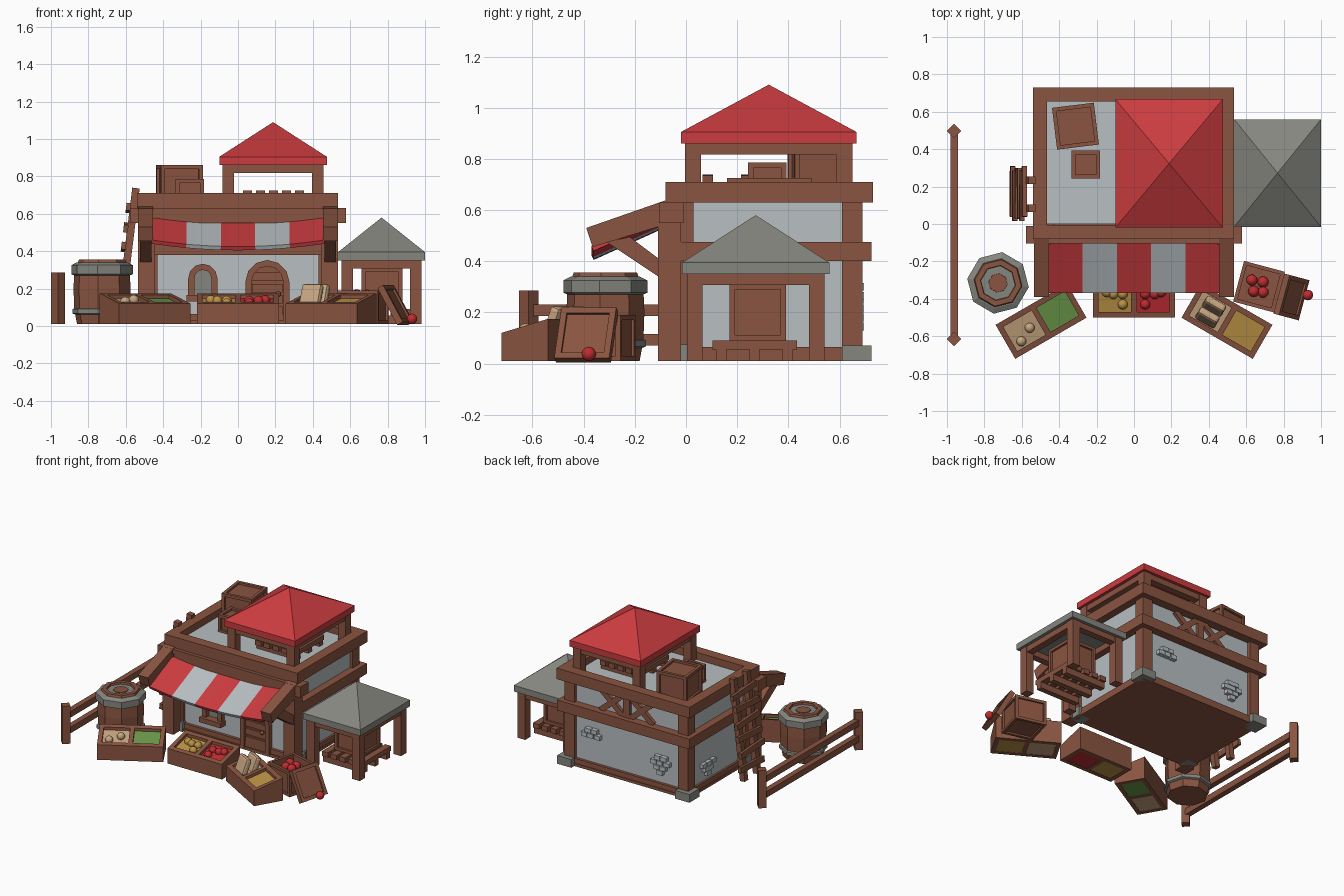
import bpy, bmesh, math
from mathutils import Matrix, Euler, Vector

if "Cube" in bpy.data.objects:
    bpy.data.objects.remove(bpy.data.objects["Cube"])

def mat(name, r, g, b):
    m = bpy.data.materials.new(name)
    m.diffuse_color = (r, g, b, 1)
    m.use_nodes = True
    m.node_tree.nodes["Principled BSDF"].inputs["Base Color"].default_value = m.diffuse_color
    return m

WOOD = mat("brown_wood", .255, .09, .052)
WALL = mat("pale_plaster", .48, .52, .54)
STONE = mat("grey_stone", .24, .24, .215)
RED = mat("red_cloth", .60, .045, .05)
FRUIT = mat("fruit_red", .52, .025, .03)
GREEN = mat("leaf_green", .15, .32, .07)
YELLOW = mat("grain_yellow", .50, .29, .06)
TAN = mat("tan", .58, .38, .22)

def make(name, m, bm):
    bmesh.ops.recalc_face_normals(bm, faces=bm.faces)
    me = bpy.data.meshes.new(name)
    bm.to_mesh(me)
    bm.free()
    me.materials.append(m)
    ob = bpy.data.objects.new(name, me)
    bpy.context.collection.objects.link(ob)
    return ob

def box(name, m, x, y, z, M=None):
    bm = bmesh.new()
    bmesh.ops.create_cube(bm, size=1)
    for v in bm.verts:
        v.co = [(a[0] + a[1]) / 2 + c * (a[1] - a[0]) for a, c in zip((x, y, z), v.co)]
    if M: bm.transform(M)
    return make(name, m, bm)

def prism_x(name, m, pts, x0, x1, M=None):
    """Extrude a (y, z) outline along x."""
    bm = bmesh.new()
    f = bm.faces.new([bm.verts.new((x0, *p)) for p in pts])
    r = bmesh.ops.extrude_face_region(bm, geom=[f])
    for v in r["geom"]:
        if isinstance(v, bmesh.types.BMVert): v.co.x = x1
    if M: bm.transform(M)
    return make(name, m, bm)

def ring(name, m, x0, x1, y0, y1, z, w):
    for tag, y in (("front", (y0, y0 + w)), ("back", (y1 - w, y1))):
        box(f"{name}_{tag}", m, (x0, x1), y, z)
    for tag, x in (("left", (x0, x0 + w)), ("right", (x1 - w, x1))):
        box(f"{name}_{tag}", m, x, (y0 + w, y1 - w), z)

def crate(name, loc, dims, rot=(0, 0, 0), frame=.03, depth=.015, open_top=0):
    bm = bmesh.new()
    bmesh.ops.create_cube(bm, size=1)
    for v in bm.verts: v.co = [c * d for c, d in zip(v.co, dims)]
    bm.normal_update()
    big = [f for f in bm.faces if min(e.calc_length() for e in f.edges) > 3 * frame]
    top = [f for f in big if f.normal.z > .9] if open_top else []
    bmesh.ops.inset_individual(bm, faces=[f for f in big if f not in top], thickness=frame, depth=0)
    if top: bmesh.ops.inset_individual(bm, faces=top, thickness=frame, depth=0)
    for f in big:
        r = bmesh.ops.extrude_discrete_faces(bm, faces=[f])["faces"][0]
        bmesh.ops.translate(bm, verts=r.verts, vec=-r.normal * (open_top if f in top else depth))
    bm.transform(Matrix.Translation(loc) @ Euler([math.radians(a) for a in rot]).to_matrix().to_4x4())
    return make(name, WOOD, bm)

def lathe(name, m, prof, loc, n=8, turn=.0):
    bm = bmesh.new()
    rows = [[bm.verts.new((loc[0] + r * math.cos(turn + k * math.tau / n),
                           loc[1] + r * math.sin(turn + k * math.tau / n), z)) for k in range(n)] for r, z in prof]
    for a, b in zip(rows, rows[1:]):
        for k in range(n):
            bm.faces.new((a[k], a[(k + 1) % n], b[(k + 1) % n], b[k]))
    bm.faces.new(rows[0])
    bm.faces.new(rows[-1])
    return make(name, m, bm)

def ball(name, m, loc, r=.027):
    bm = bmesh.new()
    bmesh.ops.create_uvsphere(bm, u_segments=12, v_segments=8, radius=r, matrix=Matrix.Translation(loc))
    for f in bm.faces: f.smooth = True
    return make(name, m, bm)

def roof(name, m, x0, x1, y0, y1, z0, z1, apex):
    bm = bmesh.new()
    lo, hi = [[bm.verts.new((x, y, z)) for x, y in ((x0, y0), (x1, y0), (x1, y1), (x0, y1))] for z in (z0, z1)]
    tip = bm.verts.new(((x0 + x1) / 2, (y0 + y1) / 2, apex))
    bm.faces.new(lo)
    for k in range(4):
        j = (k + 1) % 4
        bm.faces.new((lo[k], lo[j], hi[j], hi[k]))
        bm.faces.new((hi[k], hi[j], tip))
    make(name, m, bm)

def arch(cx, w, z0, zs, n=6):
    return [(cx + w, z0)] + [(cx + w * math.cos(math.pi * k / n), zs + w * math.sin(math.pi * k / n))
                             for k in range(n + 1)] + [(cx - w, z0)]

def arch_frame(name, cx, wo, wi, z0, zs, y0, y1):
    bm = bmesh.new()
    o, i = [[bm.verts.new((x, y0, z)) for x, z in arch(cx, w, z0, zs)] for w in (wo, wi)]
    fs = [bm.faces.new((o[k], o[k + 1], i[k + 1], i[k])) for k in range(len(o) - 1)]
    for v in bmesh.ops.extrude_face_region(bm, geom=fs)["geom"]:
        if isinstance(v, bmesh.types.BMVert): v.co.y = y1
    make(name, WOOD, bm)

def arch_panel(name, m, cx, w, z0, zs, y):
    bm = bmesh.new()
    bm.faces.new([bm.verts.new((x, y, z)) for x, z in arch(cx, w, z0, zs)])
    make(name, m, bm)

def pallet(name, cx, cy, z):
    for k in (-1, 0, 1):
        box(name + "_runner", WOOD, (cx - .165, cx + .165), (cy + k * .13 - .02, cy + k * .13 + .02), (z, z + .045))
    for k in range(5):
        x = cx - .14 + k * .07
        box(name + "_slat", WOOD, (x - .024, x + .024), (cy - .165, cy + .165), (z + .045, z + .08))

# main building: walls, floor, beams, corner posts
box("house_walls", WALL, (-.48, .48), (0, .665), (.02, .66))
box("house_floor", WOOD, (-.5, .5), (-.03, .69), (.01, .03))
ring("base_beam", WOOD, -.495, .495, -.02, .685, (.012, .065), .06)
ring("middle_beam", WOOD, -.535, .535, -.05, .725, (.40, .475), .08)
ring("parapet_beam", WOOD, -.54, .535, -.08, .73, (.63, .71), .075)
box("front_beam", WOOD, (-.577, .577), (-.105, -.01), (.55, .63))
box("front_lintel", WOOD, (-.45, .45), (-.05, .01), (.38, .42))
for s, side in ((-1, "left"), (1, "right")):
    def sx(a, b): return tuple(sorted((s * a, s * b)))
    box(side + "_front_post", WOOD, sx(.445, .535), (-.11, -.02), (.01, .6))
    box(side + "_inner_post", WOOD, sx(.43, .5), (-.02, .03), (.01, .64))
    box(side + "_back_post", WOOD, sx(.42, .5), (.61, .69), (.01, .64))
    box(side + "_back_stone_foot", STONE, sx(.42, .535), (.61, .725), (.01, .07))
    box(side + "_front_stone_foot", STONE, sx(.42, .515), (-.04, .05), (.01, .075))
    # awning arms and braces
    prism_x(side + "_awning_arm", WOOD, [(-.06, .645), (-.39, .53), (-.365, .455), (-.06, .55)], *sx(.455, .535))
    prism_x(side + "_awning_brace", WOOD, [(-.1, .405), (-.22, .495), (-.31, .475), (-.1, .335)], *sx(.462, .525))

# back wall timber bracing
box("back_brace_post", WOOD, (-.025, .025), (.65, .69), (.47, .64))
for s in (-1, 1):
    for t in (-1, 1):
        M = Matrix.Translation((s * .12, .67, .552)) @ Matrix.Rotation(t * math.radians(40), 4, 'Y')
        box("back_cross_brace", WOOD, (-.12, .12), (-.018, .018), (-.02, .02), M)

# exposed bricks on the back and left walls
BRICKS = [(-.03, .05), (.02, .05), (-.055, .015), (0, .015), (.05, .015), (-.025, -.02), (.025, -.02), (0, -.055)]
for cx, cz, n in ((.29, .25, 5), (-.27, .2, 8)):
    for bx, bz in BRICKS[:n]:
        box("back_brick", WALL, (cx + bx - .023, cx + bx + .023), (.65, .695), (cz + bz - .015, cz + bz + .015))
for by, bz in BRICKS[2:]:
    box("left_brick", WALL, (-.505, -.47), (.45 + by - .023, .45 + by + .023), (.17 + bz - .015, .17 + bz + .015))

# window and door
arch_frame("window_frame", -.188, .078, .045, .16, .255, -.035, .01)
arch_panel("window_pane", STONE, -.188, .045, .16, .255, -.004)
box("window_sill", WOOD, (-.275, -.1), (-.06, .01), (.13, .165))
arch_frame("door_frame", .157, .118, .085, .02, .235, -.035, .01)
arch_panel("door_leaf", WOOD, .157, .085, .02, .235, -.006)
for z in (.06, .12, .18, .24):
    box("door_plank", WOOD, (.075, .239), (-.02, 0), (z, z + .045))
ball("door_knob", WOOD, (.215, -.03, .17), .014)

# striped sagging awning
bm = bmesh.new()
rows = [[bm.verts.new((x, -.06 - .31 * t, .6 - .14 * t - .035 * (1 - (x / .46) ** 2)))
         for x in [-.46 + .046 * i for i in range(21)]] for t in (0, .5, 1)]
for a, b in zip(rows, rows[1:]):
    for i in range(20):
        bm.faces.new((a[i], b[i], b[i + 1], a[i + 1])).material_index = (i // 4) % 2
aw = make("awning", RED, bm)
aw.data.materials.append(WALL)
sol = aw.modifiers.new("thickness", 'SOLIDIFY')
sol.thickness, sol.offset = .022, (-1 if aw.data.polygons[0].normal.z > 0 else 1)

# rooftop pavilion and side shed
def shelter(name, m, xs, ys, zb, zt, eave, tip, over):
    (x0, x1), (y0, y1) = xs, ys
    roof(name + "_roof", m, x0, x1, y0, y1, zt, eave, tip)
    x0, x1, y0, y1 = x0 + over, x1 - over, y0 + over, y1 - over
    for x in ((x0, x0 + .062), (x1 - .062, x1)):
        for y in ((y0, y0 + .062), (y1 - .062, y1)):
            box(name + "_post", WOOD, x, y, (zb, zt))
    ring(name + "_beam", WOOD, x0 + .005, x1 - .005, y0 + .005, y1 - .005, (zt - .042, zt), .05)

shelter("pavilion", RED, (-.1, .475), (-.02, .667), .65, .86, .905, 1.09, .017)
shelter("shed", STONE, (.535, 1.0), (-.015, .56), .01, .35, .395, .58, .018)
pallet("pavilion_pallet", .19, .325, .645)
pallet("shed_pallet", .77, .268, .01)
crate("shed_crate", (.77, .28, .2), (.22, .22, .22))
crate("large_roof_crate", (-.313, .523, .76), (.225, .225, .2), (0, 0, 7))
crate("small_roof_crate", (-.258, .318, .72), (.15, .15, .13))

# leaning ladder
tilt = Matrix.Translation((-.59, .16, .375)) @ Matrix.Rotation(math.radians(7), 4, 'Y')
for y in (-.075, .075):
    box("ladder_rail", WOOD, (-.02, .02), (y - .02, y + .02), (-.365, .365), tilt)
for k in range(6):
    z = -.27 + k * .105
    box("ladder_rung", WOOD, (-.04, -.015), (-.135, .135), (z - .02, z + .02),
        tilt @ Matrix.Rotation(math.radians((-1) ** k * 3), 4, 'X'))

# fence
for y in (-.615, .497):
    M = Matrix.Translation((-.962, y, 0)) @ Matrix.Rotation(math.pi / 4, 4, 'Z')
    box("fence_post", WOOD, (-.027, .027), (-.027, .027), (.01, .285), M)
for z in (.07, .185):
    box("fence_rail", WOOD, (-.982, -.942), (-.6, .48), (z, z + .045))

# barrel
B, T = (-.727, -.315), math.radians(-8)
lathe("barrel", WOOD, [(.135, .01), (.15, .09), (.154, .2), (.15, .29), (.125, .355), (.095, .355), (.09, .325)], B, 8, T)
lathe("barrel_plug", WOOD, [(.055, .32), (.05, .345)], B, 8, T)
for z0, z1, r in ((.055, .105, .16), (.265, .34, .166)):
    lathe("barrel_band", STONE, [(r - .03, z0), (r, z0 + .012), (r, z1 - .015), (r - .03, z1)], B, 8, T)

# slanted produce boxes
def produce(name, x, y, ang, left, right):
    M = Matrix.Translation((x, y, 0)) @ Matrix.Rotation(math.radians(ang), 4, 'Z')
    side = [(-.105, .01), (.105, .01), (.105, .175), (-.105, .12)]
    for k in (-.205, 0, .205):
        prism_x(name + "_board", WOOD, side, k - .015, k + .015, M)
    prism_x(name + "_front", WOOD, [(-.105, .01), (-.075, .01), (-.075, .128), (-.105, .12)], -.21, .21, M)
    prism_x(name + "_back", WOOD, [(.075, .01), (.105, .01), (.105, .175), (.075, .167)], -.21, .21, M)
    for x0, m in ((-.2, left), (.01, right)):
        prism_x(name + "_contents", m, [(-.09, .012), (.09, .012), (.09, .15), (-.09, .103)], x0, x0 + .19, M)
    return M

M = produce("left_box", -.497, -.52, 30, TAN, GREEN)
for p in ((-.145, -.04, .13), (-.07, 0, .14)): ball("potato", TAN, M @ Vector(p))
M = produce("middle_box", 0, -.395, 0, YELLOW, FRUIT)
for s, m in ((-1, YELLOW), (1, FRUIT)):
    for px, py in ((.06, -.035), (.06, .02), (.11, .02), (.145, .03)):
        ball("round_fruit", m, M @ Vector((s * px, py, .13 + py * .26)))
M = produce("right_box", .497, -.52, -30, TAN, YELLOW)
for y in (-.035, .035):
    L = M @ Matrix.Translation((-.1, y, .165)) @ Matrix.Rotation(math.radians(-20), 4, 'X')
    loaf = box("loaf", TAN, (-.06, .06), (-.022, .022), (-.06, .06), L)
    bv = loaf.modifiers.new("soft", 'BEVEL')
    bv.width, bv.segments = .015, 2

# apple crate with its lid leaning on it
crate("apple_crate", (.668, -.335, .1), (.225, .225, .18), (0, 0, -15), .028, .012, .05)
crate("apple_crate_lid", (.842, -.39, .112), (.035, .222, .225), (0, -29, -15), .035, .012)
for ax, ay in ((.63, -.3), (.69, -.31), (.64, -.36), (.69, -.365)):
    ball("apple", FRUIT, (ax, ay, .165), .03)
ball("fallen_apple", FRUIT, (.93, -.38, .038), .028)
